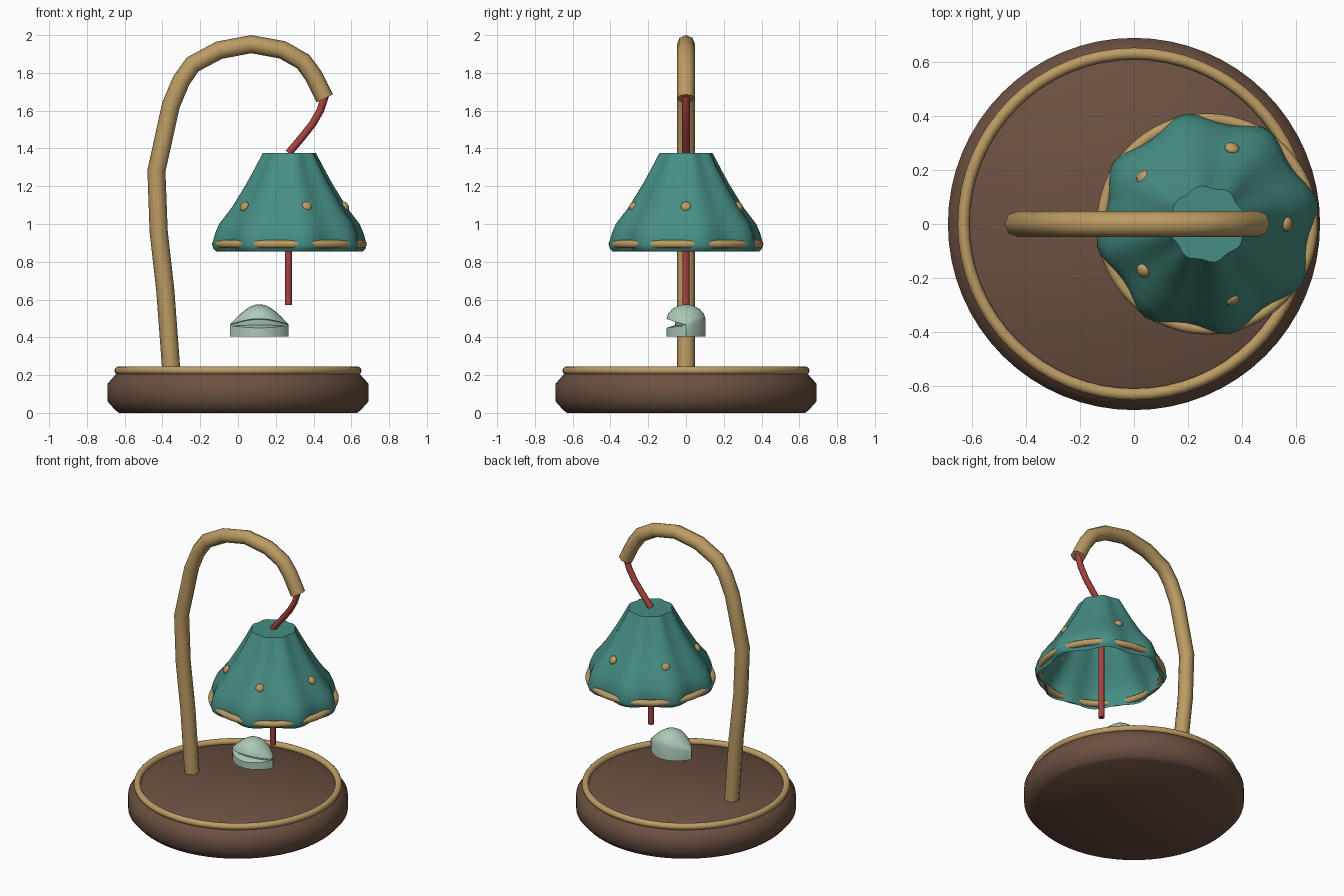
import bpy, bmesh
from math import sin, cos, pi, radians
from mathutils import Vector

cube = bpy.data.objects.get("Cube")
if cube:
    bpy.data.objects.remove(cube, do_unlink=True)


def material(name, rgb):
    m = bpy.data.materials.new(name)
    m.use_nodes = True
    m.diffuse_color = (*rgb, 1)
    m.node_tree.nodes["Principled BSDF"].inputs["Base Color"].default_value = (*rgb, 1)
    return m


brown = material("dark wood brown", (0.15, 0.08, 0.053))
gold = material("warm gold", (0.50, 0.33, 0.125))
teal = material("teal", (0.06, 0.27, 0.23))
red = material("cord red", (0.38, 0.055, 0.05))
mint = material("pale mint", (0.42, 0.60, 0.48))


def finish(obj, name, mat, angle=40):
    obj.name = name
    obj.data.materials.clear()
    obj.data.materials.append(mat)
    bpy.ops.object.select_all(action='DESELECT')
    obj.select_set(True)
    bpy.context.view_layer.objects.active = obj
    bpy.ops.object.shade_smooth_by_angle(angle=radians(angle))
    return obj


def loft(name, rings, mat, angle=40):
    """Skin a list of closed rings and cap both ends."""
    bm = bmesh.new()
    loops = [[bm.verts.new(p) for p in ring] for ring in rings]
    n = len(loops[0])
    for a, b in zip(loops, loops[1:]):
        for i in range(n):
            j = (i + 1) % n
            bm.faces.new((a[i], a[j], b[j], b[i]))
    bm.faces.new(loops[0][::-1])
    bm.faces.new(loops[-1])
    bmesh.ops.remove_doubles(bm, verts=bm.verts, dist=0.0005)
    bmesh.ops.recalc_face_normals(bm, faces=bm.faces)
    mesh = bpy.data.meshes.new(name)
    bm.to_mesh(mesh)
    bm.free()
    obj = bpy.data.objects.new(name, mesh)
    bpy.context.collection.objects.link(obj)
    return finish(obj, name, mat, angle)


def lathe(profile, cx=0, segments=64, phase=0):
    """Rings from (radius, height, lobe depth) rows; eight lobes around."""
    turn = [2 * pi * i / segments for i in range(segments)]
    return [[(cx + (r + d * cos(8 * (a - phase))) * cos(a),
              (r + d * cos(8 * (a - phase))) * sin(a), z) for a in turn]
            for r, z, d in profile]


def tube(name, points, radius, mat):
    """Round rod through (x, z) points in the middle plane."""
    curve = bpy.data.curves.new(name, 'CURVE')
    curve.dimensions = '3D'
    curve.bevel_depth = radius
    curve.bevel_resolution = 2
    curve.use_fill_caps = True
    spline = curve.splines.new('POLY')
    spline.points.add(len(points) - 1)
    for p, (x, z) in zip(spline.points, points):
        p.co = (x, 0, z, 1)
    obj = bpy.data.objects.new(name, curve)
    bpy.context.collection.objects.link(obj)
    bpy.ops.object.select_all(action='DESELECT')
    obj.select_set(True)
    bpy.context.view_layer.objects.active = obj
    bpy.ops.object.convert(target='MESH')
    return finish(bpy.context.object, name, mat, 50)


def ring(name, x, z, major, minor):
    bpy.ops.mesh.primitive_torus_add(location=(x, 0, z), major_radius=major,
                                     minor_radius=minor, major_segments=64,
                                     minor_segments=12)
    return finish(bpy.context.object, name, gold, 60)


# Round plinth with chamfered edges and a gold rim
loft("base", lathe([(0.63, 0, 0), (0.65, 0.015, 0), (0.69, 0.06, 0),
                    (0.69, 0.155, 0), (0.65, 0.2, 0), (0.63, 0.215, 0)]), brown, 50)
ring("base_rim", 0, 0.224, 0.632, 0.022)

# Bent post
tube("post", [(-0.35, 0.18), (-0.385, 0.65), (-0.42, 0.96), (-0.432, 1.28),
              (-0.355, 1.63), (-0.3, 1.76), (-0.24, 1.845), (-0.1, 1.92),
              (0.07, 1.952), (0.235, 1.922), (0.345, 1.86), (0.4, 1.785),
              (0.46, 1.665)], 0.048, gold)

# Hanging cord and the straight rod inside the bell
BELL_X = 0.272
tube("cord", [(0.465, 1.69), (0.435, 1.6), (0.395, 1.53), (0.335, 1.455),
              (0.268, 1.375)], 0.02, red)
tube("clapper_rod", [(0.267, 0.57), (0.267, 1.365)], 0.019, red)

# Fluted bell: outer wall from the crown down, then the inner wall back up
outer = [(0.138, 1.375, 0.006), (0.176, 1.3, 0.008), (0.222, 1.215, 0.009),
         (0.298, 1.09, 0.010), (0.365, 1.0, 0.014), (0.384, 0.95, 0.017),
         (0.397, 0.89, 0.02), (0.390, 0.868, 0.02), (0.378, 0.855, 0.018)]
inner = [(r - 0.018, z - 0.012, d) for r, z, d in outer[-3::-1]]
loft("bell", lathe(outer + inner, BELL_X, 64, radians(12)), teal, 50)
ring("bell_rim", BELL_X, 0.893, 0.389, 0.021)

# Five gold studs lying flat on the bell wall
for k in range(5):
    a = 2 * pi * k / 5
    out = Vector((cos(a), sin(a), 0))
    bpy.ops.mesh.primitive_uv_sphere_add(segments=16, ring_count=8, radius=0.028)
    stud = bpy.context.object
    stud.scale = (1, 1, 0.65)
    stud.location = Vector((BELL_X, 0, 1.093)) + out * 0.295
    stud.rotation_euler = (0, radians(58), a)
    finish(stud, f"bell_stud_{k + 1}", gold, 60)

# Floating pod: pointed ends, domed top, overhanging front lip
STEPS = 20
sections = []
for i in range(STEPS + 1):
    t = i / STEPS
    s = sin(pi * t)
    w = 0.103 * s ** 0.75
    x = -0.042 + 0.31 * t
    lip = 0.468 + 0.03 * s
    top = 0.468 + 0.107 * s
    rise = top - lip
    dome = [(-w * cos(pi * k / 8), lip + rise * sin(pi * k / 8) ** 1.15)
            for k in range(9)]
    wall = [(w, 0.405), (-w, 0.405), (-w, 0.45 - 0.012 * s + 0.012),
            (-w * 0.55, 0.46 + 0.005 * s), (-w * 0.6, lip - 0.003)]
    sections.append([(x, y, z) for y, z in dome + wall])
loft("floating_pod", sections, mint, 45)
